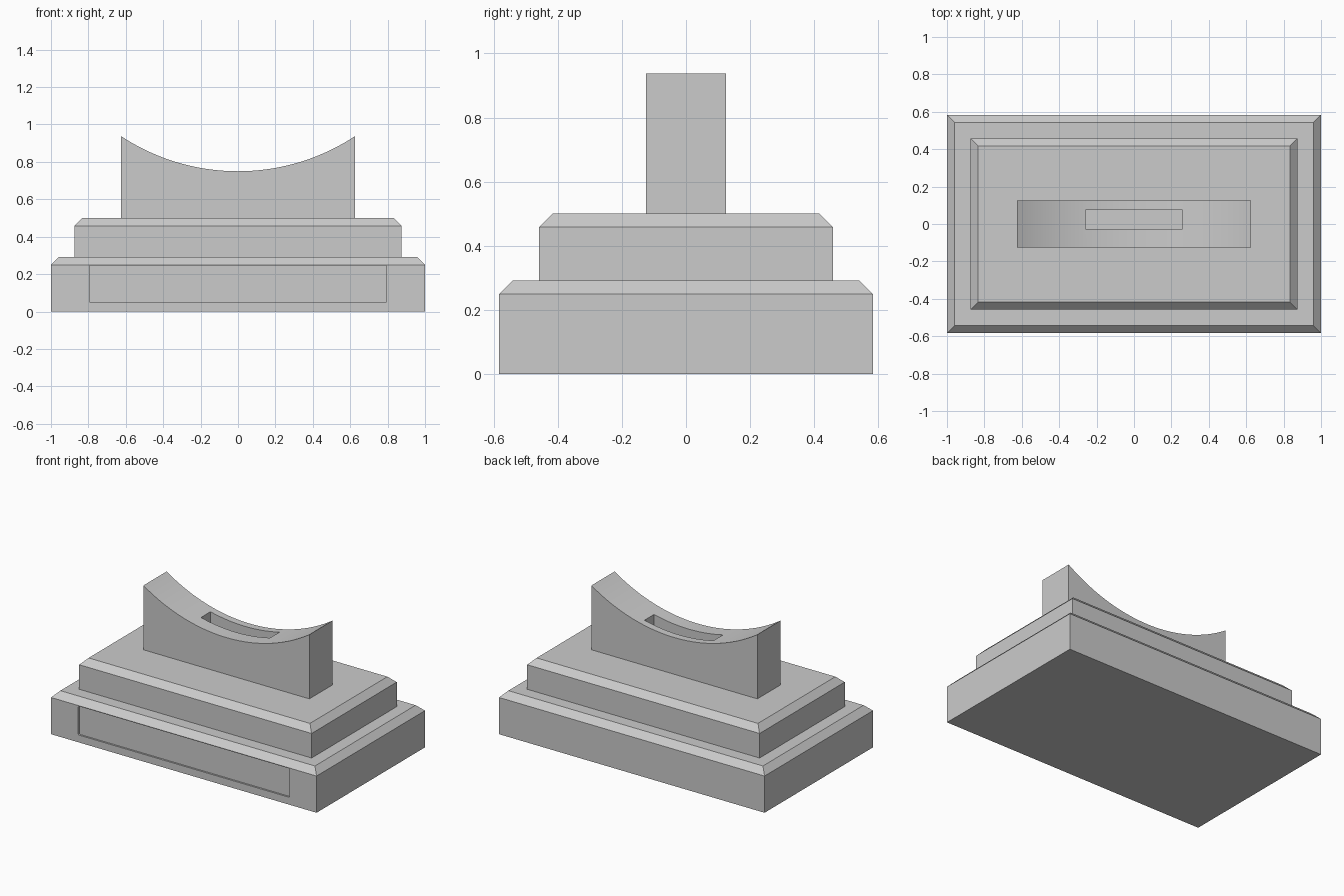
import bpy, bmesh, math

default = bpy.data.objects.get("Cube")
if default:
    bpy.data.objects.remove(default, do_unlink=True)

# One grey for the whole stand
grey = bpy.data.materials.new("plain_grey")
colour = (0.6, 0.6, 0.6, 1)
grey.diffuse_color = colour
grey.use_nodes = True
grey.node_tree.nodes["Principled BSDF"].inputs["Base Color"].default_value = colour


def finish(name, bm):
    bmesh.ops.recalc_face_normals(bm, faces=bm.faces)
    mesh = bpy.data.meshes.new(name)
    bm.to_mesh(mesh)
    bm.free()
    mesh.materials.append(grey)
    obj = bpy.data.objects.new(name, mesh)
    bpy.context.collection.objects.link(obj)
    return obj


def block(name, lo, hi, edge_rule=None, bevel=0, segments=1):
    """Box between two corners, bevelled on the edges picked by edge_rule."""
    bm = bmesh.new()
    bmesh.ops.create_cube(bm, size=1)
    for v in bm.verts:
        v.co = [a + (b - a) * (c + 0.5) for a, b, c in zip(lo, hi, v.co)]
    if edge_rule:
        edges = [e for e in bm.edges if edge_rule(*[v.co for v in e.verts])]
        bmesh.ops.bevel(bm, geom=edges, offset=bevel, segments=segments,
                        profile=0.5, affect='EDGES')
    return finish(name, bm)


def cut(target, cutter):
    mod = target.modifiers.new("recess", 'BOOLEAN')
    mod.operation = 'DIFFERENCE'
    mod.solver = 'EXACT'
    mod.object = cutter
    bpy.context.view_layer.objects.active = target
    bpy.ops.object.modifier_apply(modifier=mod.name)
    bpy.data.objects.remove(cutter, do_unlink=True)


# Two stepped tiers with chamfered top rims
def tier(name, x, y, bottom, top):
    return block(name, (-x, -y, bottom), (x, y, top),
                 lambda a, b: min(a.z, b.z) > top - 0.001, 0.0415)


base = tier("base_plinth", 1, 0.583, 0, 0.2915)
tier("upper_plinth", 0.875, 0.458, 0.2915, 0.5)

# Shallow plate recess in the front of the base
cut(base, block("plate_cutter", (-0.795, -0.7, 0.05), (0.795, -0.571, 0.246),
                lambda a, b: abs(a.y - b.y) > 0.01, 0.006, 3))

# Cradle: a profile with a concave arc on top, pushed through in y
half, depth, low, high = 0.625, 0.125, 0.75, 0.9375
sag = high - low
radius = (half ** 2 + sag ** 2) / (2 * sag)
sweep = math.asin(half / radius)
steps = 40
profile = [(-half, 0.5), (half, 0.5)]
for i in range(steps + 1):
    a = sweep * (1 - 2 * i / steps)
    profile.append((radius * math.sin(a), low + radius * (1 - math.cos(a))))
bm = bmesh.new()
face = bm.faces.new([bm.verts.new((x, -depth, z)) for x, z in profile])
out = bmesh.ops.extrude_face_region(bm, geom=[face])
for v in out["geom"]:
    if isinstance(v, bmesh.types.BMVert):
        v.co.y = depth
cradle = finish("cradle", bm)

# Narrow slot in the cradle, set slightly toward the back
cut(cradle, block("slot_cutter", (-0.26, -0.027, 0.625), (0.26, 0.075, 1)))

bpy.ops.object.select_all(action='DESELECT')
cradle.select_set(True)
bpy.context.view_layer.objects.active = cradle
bpy.ops.object.shade_smooth_by_angle(angle=math.radians(30))
